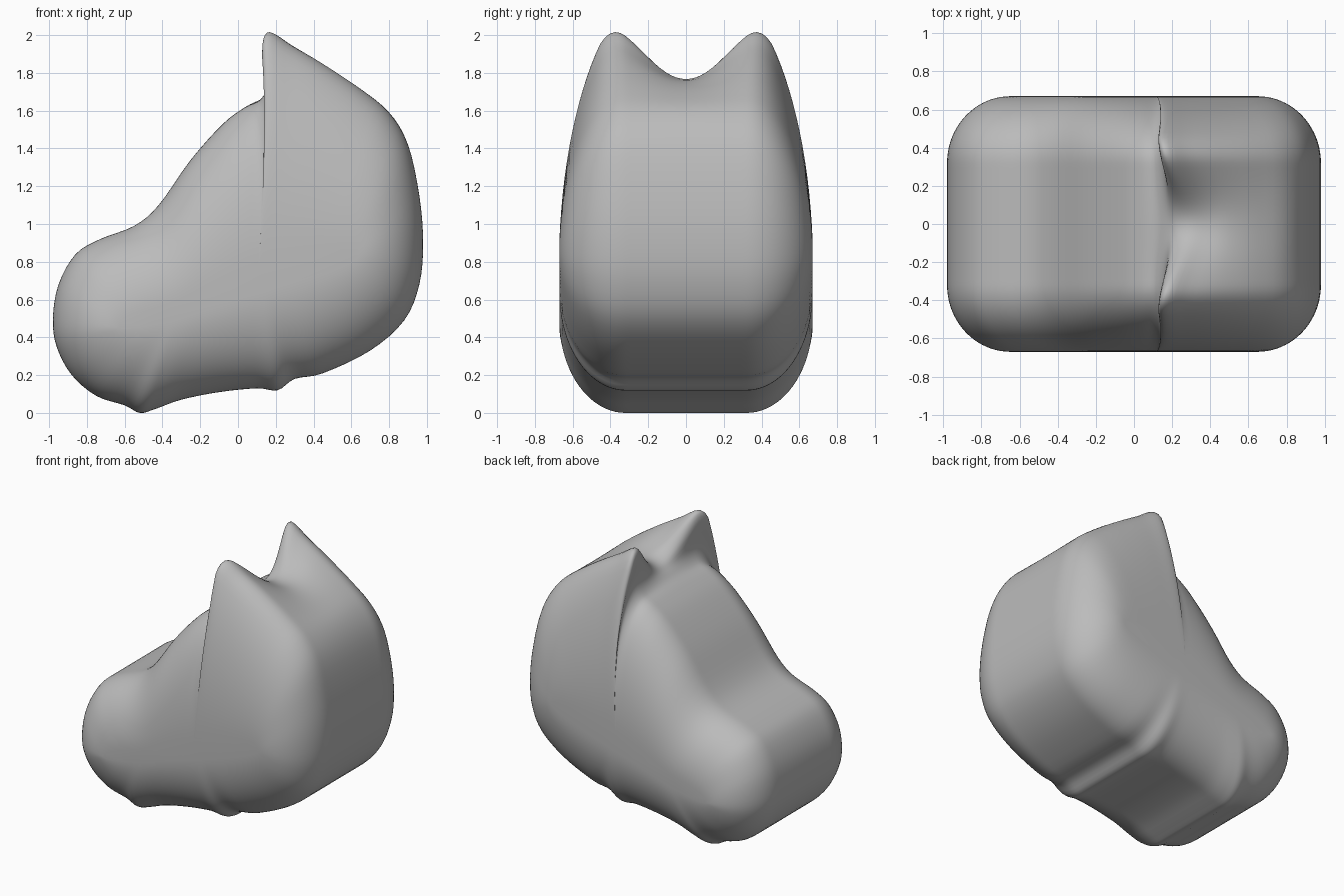
import bpy
import bmesh
import math
from mathutils import Vector

default_cube = bpy.data.objects.get("Cube")
if default_cube:
    bpy.data.objects.remove(default_cube, do_unlink=True)

HALF_WIDTH = 0.67
FLAT_WIDTH = 0.32
EAR_Y = 0.45

# Side profile: under the jaw, round the muzzle, up the forehead
front_profile = [(-.52, 0), (-.6, .04), (-.75, .09), (-.88, .2), (-.96, .35), (-.98, .5),
                 (-.95, .68), (-.86, .84), (-.73, .92), (-.55, .99), (-.42, 1.1),
                 (-.25, 1.34), (-.08, 1.53), (.04, 1.62), (.12, 1.66)]
# Crown between the ears, paired with the matching outline through an ear tip
crown_profile = [(.17, 1.7), (.22, 1.74), (.29, 1.765), (.38, 1.765), (.5, 1.75), (.65, 1.69)]
ear_profile = [(.16, 1.77), (.13, 1.98), (.16, 2.05), (.28, 1.97), (.45, 1.86), (.65, 1.72)]
# Back of the head, neck and throat
back_profile = [(.8, 1.59), (.9, 1.42), (.96, 1.15), (.98, .9), (.96, .68), (.88, .49),
                (.7, .33), (.45, .21), (.3, .18), (.21, .12), (.1, .13), (-.1, .11),
                (-.3, .07), (-.44, .02)]


def smooth_loop(points, steps=4):
    """Closed curve through the points."""
    pts = [Vector(p) for p in points]
    count = len(pts)
    result = []
    for i in range(count):
        a, b, c, d = (pts[(i + k) % count] for k in (-1, 0, 1, 2))
        for s in range(steps):
            t = s / steps
            result.append(b + 0.5 * t * (c - a + t * (2 * a - 5 * b + 4 * c - d
                                                      + t * (3 * (b - c) + d - a))))
    return result


centre_loop = smooth_loop(front_profile + crown_profile + back_profile)
ear_loop = smooth_loop(front_profile + ear_profile + back_profile)


def ear_weight(y):
    """Ears rise from the middle of the crown and fade at the cheeks."""
    y = abs(y)
    if y < EAR_Y:
        return (1 - math.cos(math.pi * y / EAR_Y)) / 2
    return 1 - 0.5 * (y - EAR_Y) / (HALF_WIDTH - EAR_Y)


def section(y, inset):
    """Outline of the head at one depth, drawn in towards the middle."""
    for c, e in zip(centre_loop, ear_loop):
        p = c.lerp(e, ear_weight(y))
        core_z = 0.65 + 0.2 * p.x
        core = Vector((0.66 * p.x, core_z + 0.1 * (p.y - core_z)))
        q = p.lerp(core, inset)
        yield (q.x, y, q.y)


# Depth stations: flat middle, then a rounded shoulder on each side
half = [(FLAT_WIDTH * i / 12, 0) for i in range(12)]
for i in range(21):
    angle = math.pi / 2 * i / 20
    half.append((FLAT_WIDTH + (HALF_WIDTH - FLAT_WIDTH) * math.sin(angle),
                 1 - math.cos(angle)))
stations = [(-y, inset) for y, inset in reversed(half[1:])] + half

# Loft the head
bm = bmesh.new()
rings = [[bm.verts.new(co) for co in section(y, inset)] for y, inset in stations]
for r, s in zip(rings, rings[1:]):
    for i in range(len(r)):
        j = (i + 1) % len(r)
        bm.faces.new((r[i], r[j], s[j], s[i]))
for ring in (rings[0], rings[-1]):
    bm.faces.new(ring)
bmesh.ops.recalc_face_normals(bm, faces=bm.faces)
mesh = bpy.data.meshes.new("head")
bm.to_mesh(mesh)
bm.free()
head = bpy.data.objects.new("head", mesh)
bpy.context.collection.objects.link(head)

# Plain grey surface
grey = bpy.data.materials.new("grey")
grey.use_nodes = True
colour = (0.5, 0.5, 0.5, 1)
grey.diffuse_color = colour
grey.node_tree.nodes["Principled BSDF"].inputs["Base Color"].default_value = colour
mesh.materials.append(grey)

bpy.context.view_layer.objects.active = head
head.select_set(True)
bpy.ops.object.shade_smooth_by_angle(angle=math.radians(50))
